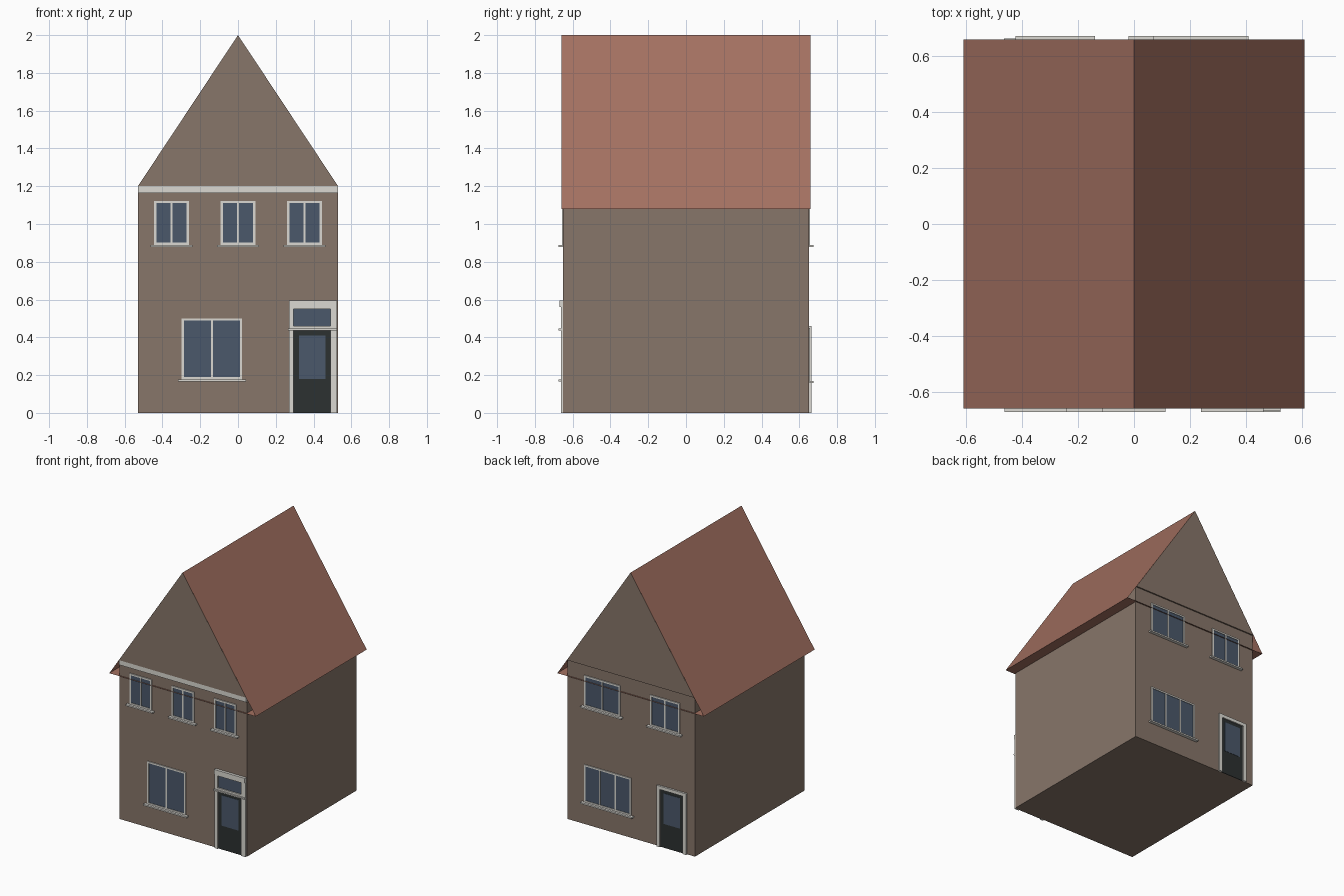
import bpy

if "Cube" in bpy.data.objects:
    bpy.data.objects.remove(bpy.data.objects["Cube"])

W, D, EAVE, RIDGE = 0.53, 0.65, 1.2, 2.0   # half width, half depth, wall top, ridge
RW, RD, RZ = 0.61, 0.66, 1.08              # roof half width, half depth, eave height
FRONT, BACK = -1, 1


def material(name, rgb):
    m = bpy.data.materials.new(name)
    lin = [(c / 255) ** 2.2 for c in rgb]
    m.diffuse_color = (*lin, 1)
    m.use_nodes = True
    m.node_tree.nodes["Principled BSDF"].inputs["Base Color"].default_value = m.diffuse_color
    return m


BRICK = material("brick", (134, 117, 105))
TILE = material("roof_tile", (162, 112, 97))
TRIM = material("trim", (218, 216, 209))
GLASS = material("glass", (76, 89, 106))
DOOR = material("door_paint", (48, 52, 52))


def mesh_object(name, verts, faces, mat):
    me = bpy.data.meshes.new(name)
    me.from_pydata(verts, [], faces)
    me.materials.append(mat)
    ob = bpy.data.objects.new(name, me)
    bpy.context.collection.objects.link(ob)
    return ob


def boxes(name, items, mat):
    """One object made of boxes given as (x0, x1, y0, y1, z0, z1)."""
    verts, faces = [], []
    for x0, x1, y0, y1, z0, z1 in items:
        y0, y1 = sorted((y0, y1))
        n = len(verts)
        verts += [(x, y, z) for z in (z0, z1)
                  for x, y in ((x0, y0), (x1, y0), (x1, y1), (x0, y1))]
        faces += [[n + 3, n + 2, n + 1, n], [n + 4, n + 5, n + 6, n + 7]]
        faces += [[n + i, n + (i + 1) % 4, n + 4 + (i + 1) % 4, n + 4 + i] for i in range(4)]
    return mesh_object(name, verts, faces, mat)


def on_wall(name, side, rects, out, mat):
    """Rectangles (x0, x1, z0, z1) standing 'out' proud of the front or back wall."""
    return boxes(name, [(x0, x1, side * (D - 0.005), side * (D + out), z0, z1)
                        for x0, x1, z0, z1 in rects], mat)


def window(name, side, x0, x1, z0, z1, panes):
    t = 0.012
    on_wall(name + "_glass", side, [(x0 + t, x1 - t, z0 + t, z1 - t)], 0.003, GLASS)
    bars = [(x0, x0 + t, z0, z1), (x1 - t, x1, z0, z1),
            (x0 + t, x1 - t, z0, z0 + t), (x0 + t, x1 - t, z1 - t, z1)]
    for i in range(1, panes):
        c = x0 + (x1 - x0) * i / panes
        bars.append((c - 0.005, c + 0.005, z0 + t, z1 - t))
    on_wall(name + "_frame", side, bars, 0.007, TRIM)
    on_wall(name + "_sill", side, [(x0 - 0.02, x1 + 0.02, z0 - 0.011, z0)], 0.024, TRIM)


def door(name, side, x0, x1, top):
    on_wall(name + "_leaf", side, [(x0, x1, 0, top)], 0.004, DOOR)
    on_wall(name + "_glass", side, [(x0 + 0.028, x1 - 0.028, 0.18, top - 0.025)], 0.006, GLASS)


# Walls
boxes("walls", [(-W, W, -D, D, 0, EAVE)], BRICK)

# Gable ends, filling the roof above the wall top
gv = [(x, y, z) for y in (-RD, RD) for x, z in ((-W, EAVE), (W, EAVE), (0, RIDGE))]
mesh_object("gables", gv, [(0, 1, 2), (5, 4, 3), (0, 3, 4, 1)], BRICK)

# Roof slopes with flat soffit
rv = [(x, y, z) for y in (-RD, RD) for x, z in ((-RW, RZ), (RW, RZ), (0, RIDGE))]
mesh_object("roof", rv, [(1, 4, 5, 2), (0, 2, 5, 3), (0, 3, 4, 1)], TILE)

# Front windows and cornice band
for i, c in enumerate((-0.352, 0, 0.352)):
    window(f"front_upper_window_{i + 1}", FRONT, c - 0.092, c + 0.092, 0.89, 1.122, 2)
window("front_lower_window", FRONT, -0.298, 0.022, 0.178, 0.5, 2)
on_wall("cornice_band", FRONT, [(-W, W, 1.165, EAVE)], 0.01, TRIM)

# Front door with transom light and lintel
door("front_door", FRONT, 0.295, 0.49, 0.435)
on_wall("front_door_frame", FRONT, [(0.27, 0.295, 0, 0.56), (0.49, 0.525, 0, 0.56),
        (0.295, 0.49, 0.435, 0.46), (0.295, 0.49, 0.55, 0.56)], 0.013, TRIM)
on_wall("transom_glass", FRONT, [(0.295, 0.49, 0.46, 0.55)], 0.004, GLASS)
on_wall("transom_ledge", FRONT, [(0.265, 0.525, 0.436, 0.446)], 0.024, TRIM)
on_wall("door_lintel", FRONT, [(0.27, 0.525, 0.56, 0.595)], 0.02, TRIM)

# Back windows and door
window("back_upper_window_1", BACK, 0.09, 0.39, 0.89, 1.122, 2)
window("back_upper_window_2", BACK, -0.405, -0.16, 0.89, 1.122, 2)
window("back_lower_window", BACK, 0.0, 0.39, 0.168, 0.45, 3)
door("back_door", BACK, -0.437, -0.245, 0.435)
on_wall("back_door_frame", BACK, [(-0.465, -0.437, 0, 0.46), (-0.245, -0.22, 0, 0.46),
        (-0.437, -0.245, 0.435, 0.46)], 0.014, TRIM)
